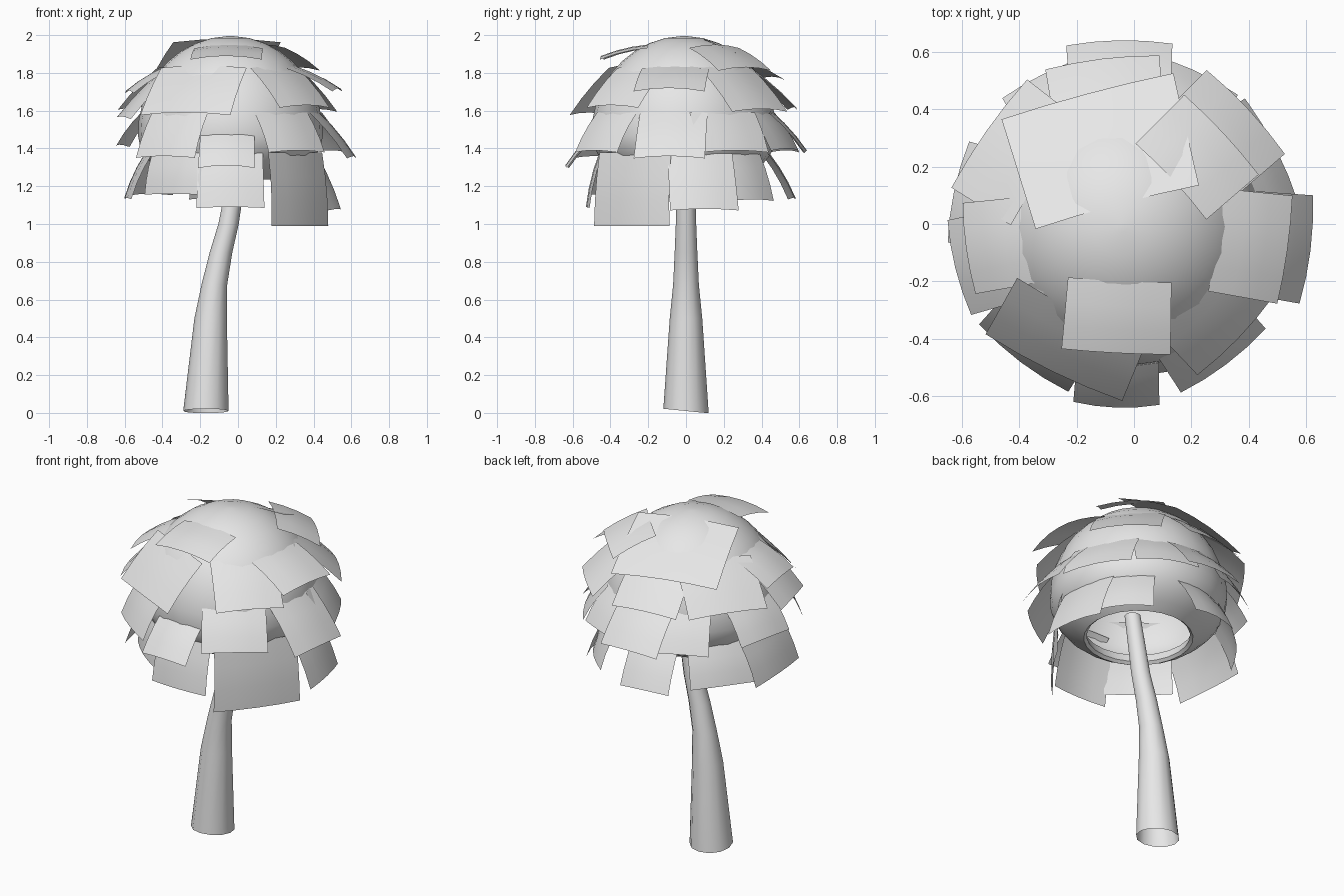
import bpy, math
from mathutils import Vector

cube = bpy.data.objects.get("Cube")
if cube:
    bpy.data.objects.remove(cube, do_unlink=True)

grey = bpy.data.materials.new("light_grey")
grey.use_nodes = True
colour = (0.8, 0.8, 0.8, 1)
grey.diffuse_color = colour
grey.node_tree.nodes["Principled BSDF"].inputs["Base Color"].default_value = colour

# Crown centre, radius, widest height, and heights above and below it
CENTRE = Vector((-0.04, -0.01, 0))
RADIUS, MIDDLE, RISE, FALL = 0.49, 1.48, 0.515, 0.31


def make(name, verts, faces):
    mesh = bpy.data.meshes.new(name)
    mesh.from_pydata(verts, [], faces)
    mesh.materials.append(grey)
    part = bpy.data.objects.new(name, mesh)
    bpy.context.collection.objects.link(part)
    bpy.ops.object.select_all(action="DESELECT")
    part.select_set(True)
    bpy.context.view_layer.objects.active = part
    bpy.ops.object.shade_smooth_by_angle(angle=math.radians(50))
    return part


def grid_faces(rows, columns):
    """Quads joining neighbouring points of a row-by-row grid."""
    faces = []
    for row in range(rows - 1):
        for column in range(columns - 1):
            corner = row * columns + column
            above = corner + columns
            faces.append((corner, corner + 1, above + 1, above))
    return faces


def tube(name, rings, sides):
    """Skin a stack of circles, each a centre and a radius, bottom to top."""
    verts, faces = [], []
    for centre, radius in rings:
        for i in range(sides):
            angle = math.tau * i / sides
            spoke = Vector((math.cos(angle), math.sin(angle), 0))
            verts.append(centre + spoke * radius)
    for ring in range(len(rings) - 1):
        lower, upper = ring * sides, (ring + 1) * sides
        for i in range(sides):
            following = (i + 1) % sides
            faces.append((lower + i, lower + following, upper + following, upper + i))
    faces.append(tuple(range(len(verts) - sides, len(verts))))
    return make(name, verts, faces)


# Curved hollow trunk, open and slightly slanted at the foot
trunk_path = [(-0.17, 0, 0.12), (-0.145, 0.5, 0.086), (-0.125, 0.68, 0.068),
              (-0.09, 0.85, 0.06), (-0.05, 1, 0.054), (0.01, 1.35, 0.045)]
trunk = tube("trunk", [(Vector((x, 0, z)), radius) for x, z, radius in trunk_path], 12)
for vertex in trunk.data.vertices[:12]:
    vertex.co.z = max(0, 0.01 - vertex.co.y * 0.1)

# Crown dome with an open underside and a turned-in rim
up = Vector((0, 0, 1))
dome = [(CENTRE + up * 1.3, 0.3), (CENTRE + up * 1.25, 0.285)]
for degrees in range(-52, 90, 10):
    angle = math.radians(degrees)
    scale = RISE if degrees > 0 else FALL
    height = MIDDLE + scale * math.sin(angle)
    dome.append((CENTRE + up * height, RADIUS * math.cos(angle)))
tube("crown_dome", dome, 24)


def dome_radius(height):
    scale = RISE if height > MIDDLE else FALL
    return RADIUS * math.sqrt(1 - ((height - MIDDLE) / scale) ** 2)


def leaf(name, azimuth, width, top_radius, top_height, radius, height):
    """A gently bent rectangular plate sloping outward from the crown."""
    angle = math.radians(azimuth)
    out = Vector((math.cos(angle), math.sin(angle), 0))
    side = out.cross(up)
    top = CENTRE + out * top_radius + up * top_height
    slope = CENTRE + out * radius + up * height - top
    normal = slope.cross(side).normalized()
    if normal.dot(out) < 0:
        normal = -normal
    rows, columns = 4, 5
    verts = []
    for row in range(rows):
        along = row / (rows - 1)
        bulge = 0.01 * math.sin(math.pi * along)
        for column in range(columns):
            across = 2 * column / (columns - 1) - 1
            spread = across * width / 2 * (0.95 + 0.05 * along)
            bend = bulge - 0.02 * across * across
            verts.append(top + slope * along + side * spread + normal * bend)
    make(name, verts, grid_faces(rows, columns))


def tier(name, top, leaves):
    """Hang a ring of leaves from one height on the dome."""
    for azimuth, width, radius, height in leaves:
        leaf(f"{name}_{azimuth % 360}", azimuth, width,
             dome_radius(top) - 0.015, top, radius, height)


# Rings of leaves, each given by azimuth, width, outer radius and lower height
tier("hanging_leaf", 1.38, [
    (-90, 0.36, 0.52, 1.09), (-37, 0.5, 0.48, 0.99), (11, 0.37, 0.58, 1.08),
    (42, 0.32, 0.55, 1.13), (97, 0.3, 0.59, 1.14), (143, 0.37, 0.54, 1.16),
    (184, 0.46, 0.56, 1.14), (-130, 0.38, 0.5, 1.16)])
tier("lower_leaf", 1.6, [
    (-53, 0.37, 0.6, 1.39), (-7, 0.38, 0.66, 1.36), (27, 0.41, 0.6, 1.39),
    (66, 0.36, 0.6, 1.4), (91, 0.37, 0.65, 1.39), (115, 0.38, 0.6, 1.39),
    (168, 0.36, 0.6, 1.42), (-127, 0.39, 0.59, 1.36)])
tier("upper_leaf", 1.84, [
    (-116, 0.53, 0.56, 1.59), (-44, 0.38, 0.56, 1.63), (-8, 0.38, 0.58, 1.72),
    (43, 0.4, 0.6, 1.61), (97, 0.4, 0.59, 1.62), (145, 0.46, 0.58, 1.62),
    (188, 0.32, 0.55, 1.71), (194, 0.34, 0.6, 1.57)])

# Single leaves at the front and around the top
leaf("front_low_leaf", -92, 0.3, 0.46, 1.5, 0.63, 1.31)
leaf("front_top_leaf", -93, 0.38, 0.19, 1.95, 0.44, 1.89)
leaf("broad_top_leaf", 105, 0.62, 0.08, 1.98, 0.48, 1.78)
leaf("side_top_leaf", 43, 0.38, 0.24, 1.95, 0.48, 1.83)
